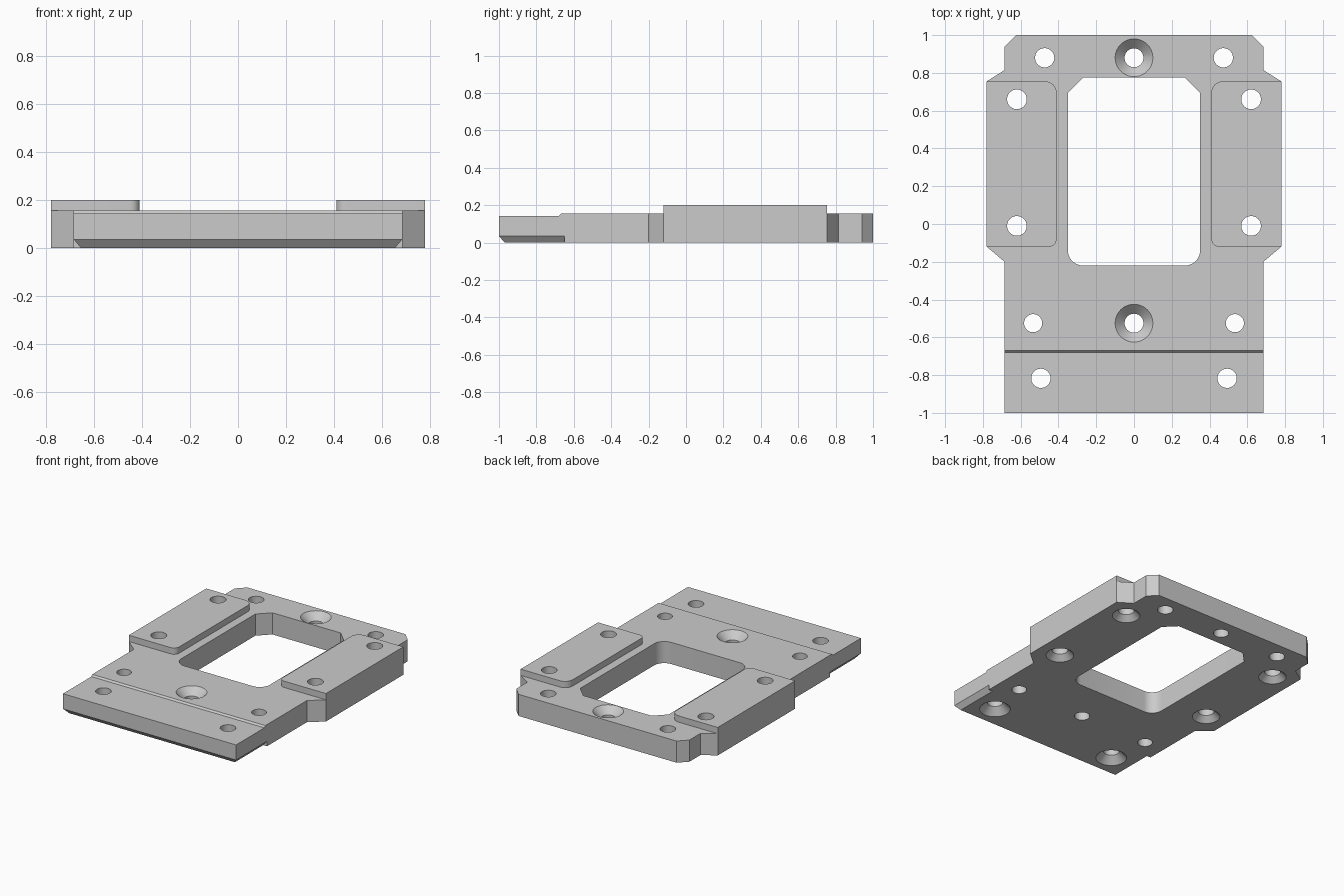
import bpy, bmesh, math

default = bpy.data.objects.get("Cube")
if default:
    bpy.data.objects.remove(default, do_unlink=True)

grey = bpy.data.materials.new("machined grey")
grey.use_nodes = True
color = (0.6, 0.6, 0.6, 1)
grey.diffuse_color = color
grey.node_tree.nodes["Principled BSDF"].inputs["Base Color"].default_value = color

BASE, PAD, STEP = 0.155, 0.2, 0.143


def add_object(name, bm):
    bmesh.ops.recalc_face_normals(bm, faces=bm.faces)
    mesh = bpy.data.meshes.new(name)
    bm.to_mesh(mesh)
    bm.free()
    mesh.materials.append(grey)
    obj = bpy.data.objects.new(name, mesh)
    bpy.context.collection.objects.link(obj)
    return obj


def prism(name, points, low, high, axis="z"):
    """Extrude a closed 2D profile along one axis."""
    place = {"z": lambda a, b, c: (a, b, c),
             "x": lambda a, b, c: (c, a, b),
             "y": lambda a, b, c: (a, c, b)}[axis]
    bm = bmesh.new()
    rings = [[bm.verts.new(place(a, b, c)) for a, b in points] for c in (low, high)]
    bm.faces.new(rings[0])
    bm.faces.new(rings[1])
    n = len(points)
    for i in range(n):
        j = (i + 1) % n
        bm.faces.new((rings[0][i], rings[0][j], rings[1][j], rings[1][i]))
    return add_object(name, bm)


def lathe(name, x, y, profile, sides=40):
    """Turned cutter from (radius, height) pairs."""
    bm = bmesh.new()
    rings = []
    for r, z in profile:
        angles = [math.tau * i / sides for i in range(sides)]
        rings.append([bm.verts.new((x + r * math.cos(a), y + r * math.sin(a), z)) for a in angles])
    for low, high in zip(rings, rings[1:]):
        for i in range(sides):
            j = (i + 1) % sides
            bm.faces.new((low[i], low[j], high[j], high[i]))
    bm.faces.new(rings[0])
    bm.faces.new(rings[-1])
    return add_object(name, bm)


def arc(cx, cy, r, start, steps=8):
    angles = [math.radians(start + 90 * i / steps) for i in range(steps + 1)]
    return [(cx + r * math.cos(a), cy + r * math.sin(a)) for a in angles]


def mirrored(points):
    """Complete a right-hand half outline across x = 0."""
    return points + [(-x, y) for x, y in reversed(points)]


def combine(target, tool, operation):
    mod = target.modifiers.new(operation.lower(), "BOOLEAN")
    mod.operation, mod.solver, mod.object = operation, "EXACT", tool
    bpy.context.view_layer.objects.active = target
    bpy.ops.object.modifier_apply(modifier=mod.name)
    bpy.data.objects.remove(tool, do_unlink=True)


# Main plate with side wings and clipped rear corners
plate = prism("mounting_plate", mirrored([
    (0.685, -1), (0.685, -0.2), (0.78, -0.12), (0.78, 0.755),
    (0.685, 0.815), (0.685, 0.94), (0.625, 1)]), 0, BASE)

# Raised side pads, inner corners rounded
for s in (1, -1):
    outline = [(0.78, -0.12), (0.78, 0.755)] + arc(0.47, 0.695, 0.06, 90) + arc(0.45, -0.08, 0.04, 180)
    combine(plate, prism("side_pad", [(s * x, y) for x, y in outline], 0.1, PAD), "UNION")

# Central opening: rounded front corners, clipped rear corners
opening = arc(0.27, -0.14, 0.08, -90) + [(0.35, 0.695), (0.27, 0.775)]
combine(plate, prism("opening_cutter", mirrored(opening), -0.1, 0.3), "DIFFERENCE")

# Lowered front shelf with a short ramp
shelf = [(-1.1, STEP), (-0.68, STEP), (-0.668, BASE + 0.001), (-0.668, 0.3), (-1.1, 0.3)]
combine(plate, prism("shelf_cutter", shelf, -1, 1, "x"), "DIFFERENCE")


# Underside bevel around the front section
def bevel(edge, s):
    return [(s * (edge + 0.03), 0.07), (s * (edge - 0.04), -0.0117), (s * (edge + 0.03), -0.0117)]


combine(plate, prism("front_bevel_cutter", bevel(1, -1), -1, 1, "x"), "DIFFERENCE")
for s in (1, -1):
    combine(plate, prism("side_bevel_cutter", bevel(0.685, s), -1.1, -0.65, "y"), "DIFFERENCE")


# Holes: plain, countersunk from above, and countersunk from below
def plain(r):
    return [(r, -0.1), (r, 0.3)]


def sunk_above(r, wide):
    d = wide - r
    return [(r, -0.1), (r, BASE - d), (wide, BASE), (wide, 0.3)]


def sunk_below(r, wide):
    return [(wide, -0.1), (wide, 0), (r, wide - r), (r, 0.3)]


holes = [(0, 0.88, sunk_above(0.05, 0.1)), (0, -0.525, sunk_above(0.05, 0.1))]
for s in (1, -1):
    holes += [(s * 0.473, 0.88, plain(0.051)), (s * 0.534, -0.525, plain(0.048)),
              (s * 0.62, 0.66, sunk_below(0.052, 0.09)), (s * 0.62, -0.01, sunk_below(0.052, 0.09)),
              (s * 0.493, -0.817, sunk_below(0.051, 0.1))]
for x, y, profile in holes:
    combine(plate, lathe("hole_cutter", x, y, profile), "DIFFERENCE")

# Smooth rounded walls, sharp machined edges
bpy.ops.object.select_all(action="DESELECT")
plate.select_set(True)
bpy.context.view_layer.objects.active = plate
bpy.ops.object.shade_smooth_by_angle(angle=math.radians(30))
